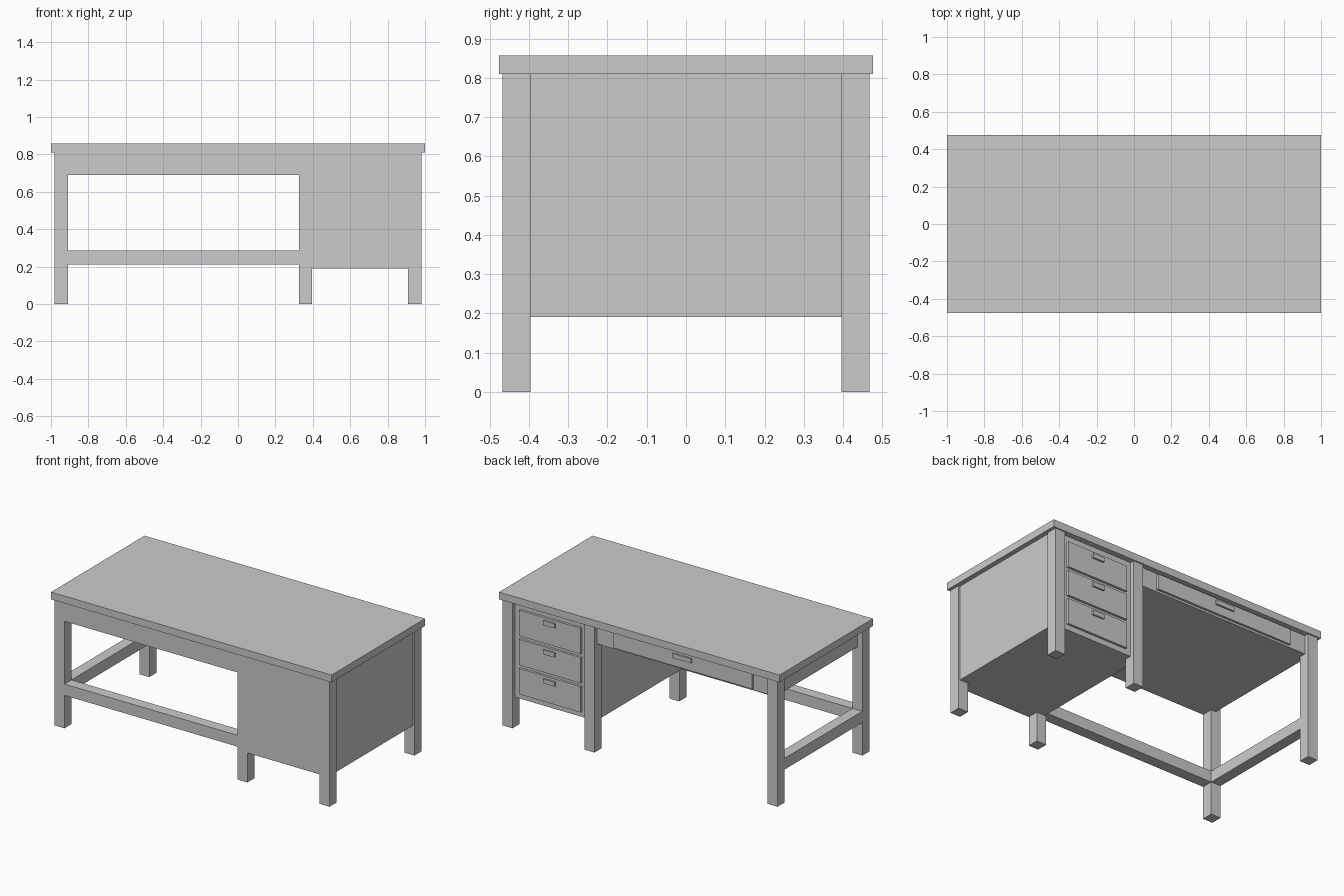
import bpy
import bmesh

if "Cube" in bpy.data.objects:
    bpy.data.objects.remove(bpy.data.objects["Cube"])


def box(name, x, y, z):
    """Box spanning the given (min, max) ranges."""
    bm = bmesh.new()
    bmesh.ops.create_cube(bm, size=1)
    for v in bm.verts:
        for i, (lo, hi) in enumerate((x, y, z)):
            v.co[i] = lo if v.co[i] < 0 else hi
    mesh = bpy.data.meshes.new(name)
    bm.to_mesh(mesh)
    bm.free()
    obj = bpy.data.objects.new(name, mesh)
    bpy.context.collection.objects.link(obj)
    return obj


UNDER = 0.81          # underside of the table top
FACE = 0.468          # outer face of the legs
INNER = 0.396         # inner face of the legs
BACK = 0.44           # recessed face that carries the drawers
DRAWER = 0.455        # outer face of the drawer fronts

# Table top
box("table_top", (-1, 1), (-0.476, 0.476), (UNDER, 0.857))

# Six square legs
for side, x in (("left", -0.98), ("middle", 0.325), ("right", 0.91)):
    box(f"front_{side}_leg", (x, x + 0.07), (-FACE, -INNER), (0, UNDER))
    box(f"back_{side}_leg", (x, x + 0.07), (INNER, FACE), (0, UNDER))

# Drawer pedestal with a flush front panel
box("pedestal_case", (0.335, 0.97), (-INNER, BACK), (0.19, UNDER))
box("pedestal_front_panel", (0.395, 0.91), (-FACE, -INNER), (0.19, UNDER))

# Apron box below the top with a flush front board
box("apron_case", (-0.945, 0.335), (-INNER, BACK), (0.69, UNDER))
box("front_apron", (-0.91, 0.325), (-FACE, -INNER), (0.69, UNDER))

# Lower stretchers
box("front_stretcher", (-0.91, 0.325), (-FACE, -INNER), (0.212, 0.285))
box("left_stretcher", (-0.98, -0.91), (-INNER, INNER), (0.212, 0.285))


def drawer(name, x, z, handle_width, handle_z):
    """Raised drawer front with a small bar handle."""
    box(name + "_front", x, (BACK, DRAWER), z)
    mid = sum(x) / 2
    box(name + "_handle", (mid - handle_width / 2, mid + handle_width / 2),
        (DRAWER, 0.466), (handle_z - 0.014, handle_z + 0.014))


# Three pedestal drawers and one wide drawer
for i in range(3):
    top = 0.767 - 0.188 * i
    drawer(f"pedestal_drawer_{i + 1}", (0.433, 0.873), (top - 0.166, top), 0.083, top - 0.03)
drawer("wide_drawer", (-0.79, 0.2), (0.703, 0.802), 0.133, 0.772)
